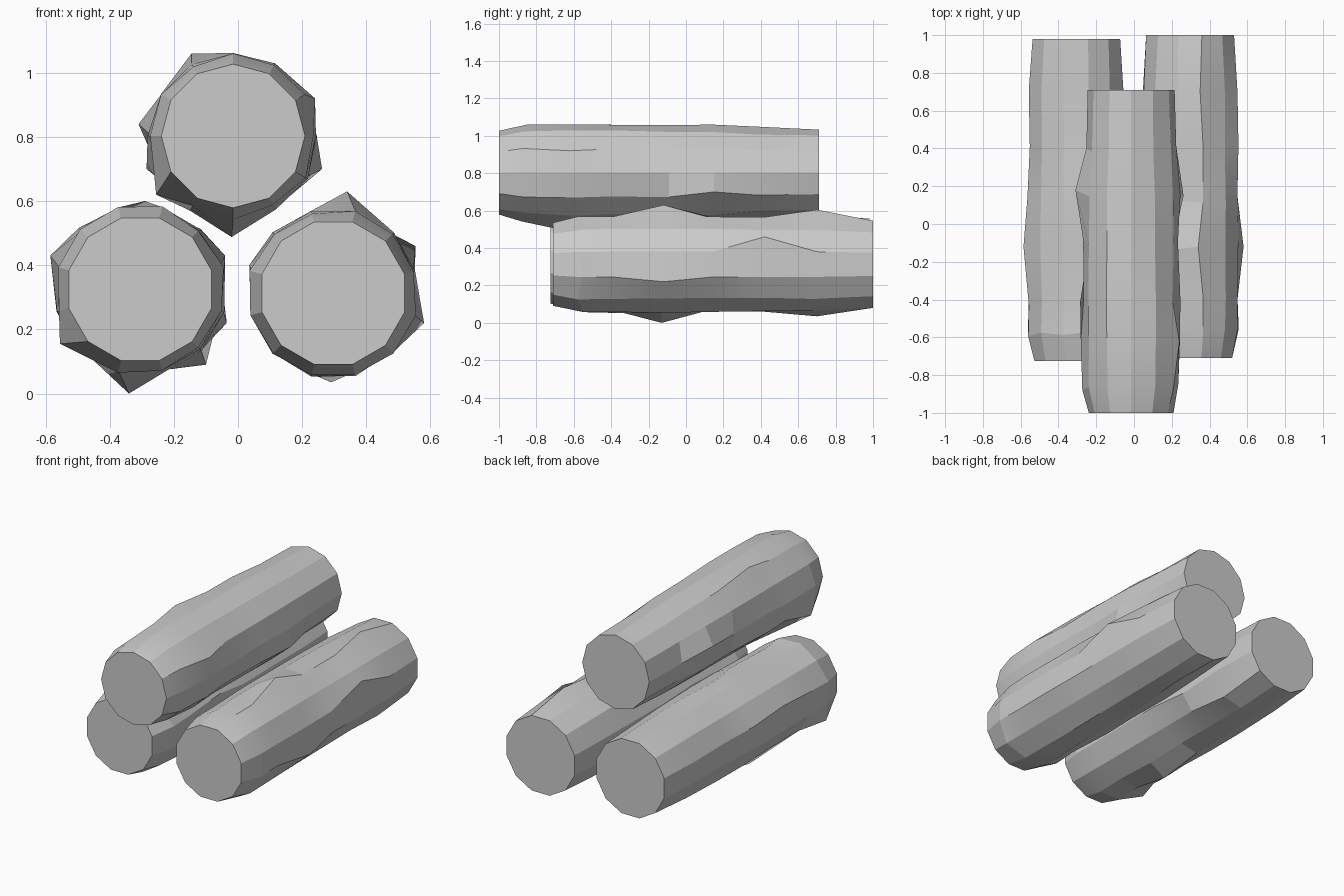
import bpy, bmesh, math, random
from mathutils import Vector

if "Cube" in bpy.data.objects:
    bpy.data.objects.remove(bpy.data.objects["Cube"])

SIDES = 12


def log(name, cx, cz, phase, rings, bumps, seed):
    """Rough twelve-sided log along y: rings of (y, radius), bumps pull the nearest vertex to a point."""
    rnd = random.Random(seed)
    bm = bmesh.new()
    loops = []
    for i, (y, r) in enumerate(rings):
        end = i in (0, len(rings) - 1)
        loop = []
        for k in range(SIDES):
            a = math.radians(phase + k * 360 / SIDES)
            rr = r + (0 if end else rnd.uniform(-0.007, 0.007))
            yy = y + (0 if end else rnd.uniform(-0.02, 0.02))
            loop.append(bm.verts.new((cx + rr * math.cos(a), yy, cz + rr * math.sin(a))))
        loops.append(loop)
    # knobbly bark
    inner = [v for loop in loops[1:-1] for v in loop]
    for b in bumps:
        p = Vector(b)
        v = min(inner, key=lambda q: (q.co - p).length)
        v.co = p
    for a, b in zip(loops, loops[1:]):
        for k in range(SIDES):
            n = (k + 1) % SIDES
            bm.faces.new((a[k], a[n], b[n], b[k]))
    # sawn ends
    bm.faces.new(loops[0][::-1])
    bm.faces.new(loops[-1])
    bmesh.ops.recalc_face_normals(bm, faces=bm.faces)
    me = bpy.data.meshes.new(name)
    bm.to_mesh(me)
    bm.free()
    ob = bpy.data.objects.new(name, me)
    bpy.context.collection.objects.link(ob)
    bpy.ops.object.select_all(action='DESELECT')
    ob.select_set(True)
    bpy.context.view_layer.objects.active = ob
    bpy.ops.object.shade_smooth_by_angle(angle=math.radians(13))


# upper log, pushed forward
log("top_log", -0.015, 0.803, 0,
    [(-1.0, .224), (-.86, .255), (-.62, .262), (-.41, .256), (-.1, .254),
     (.15, .256), (.4, .242), (.71, .23)],
    [(-.145, -.41, 1.06), (-.31, .18, .84), (.262, .15, .70), (-.02, -.62, .488),
     (.24, -.62, .92), (-.255, -.86, .62), (-.285, -.41, .70)], 1)

# lower logs, side by side
log("left_log", -0.305, 0.325, 15,
    [(-.725, .23), (-.58, .263), (-.42, .258), (-.12, .265), (.13, .264),
     (.4, .262), (.7, .256), (.98, .24)],
    [(-.585, -.12, .43), (-.555, -.58, .155), (-.34, -.13, .0), (-.10, .7, .09),
     (-.04, -.12, .43), (-.29, .13, .60), (-.035, .4, .22)], 2)
log("right_log", 0.297, 0.313, 15,
    [(-.71, .23), (-.56, .263), (-.4, .262), (-.12, .263), (.13, .262),
     (.42, .26), (.7, .258), (1.0, .241)],
    [(.34, -.12, .63), (.553, .42, .46), (.58, -.12, .22), (.29, .7, .035),
     (.35, .7, .605), (.035, -.12, .40)], 3)
